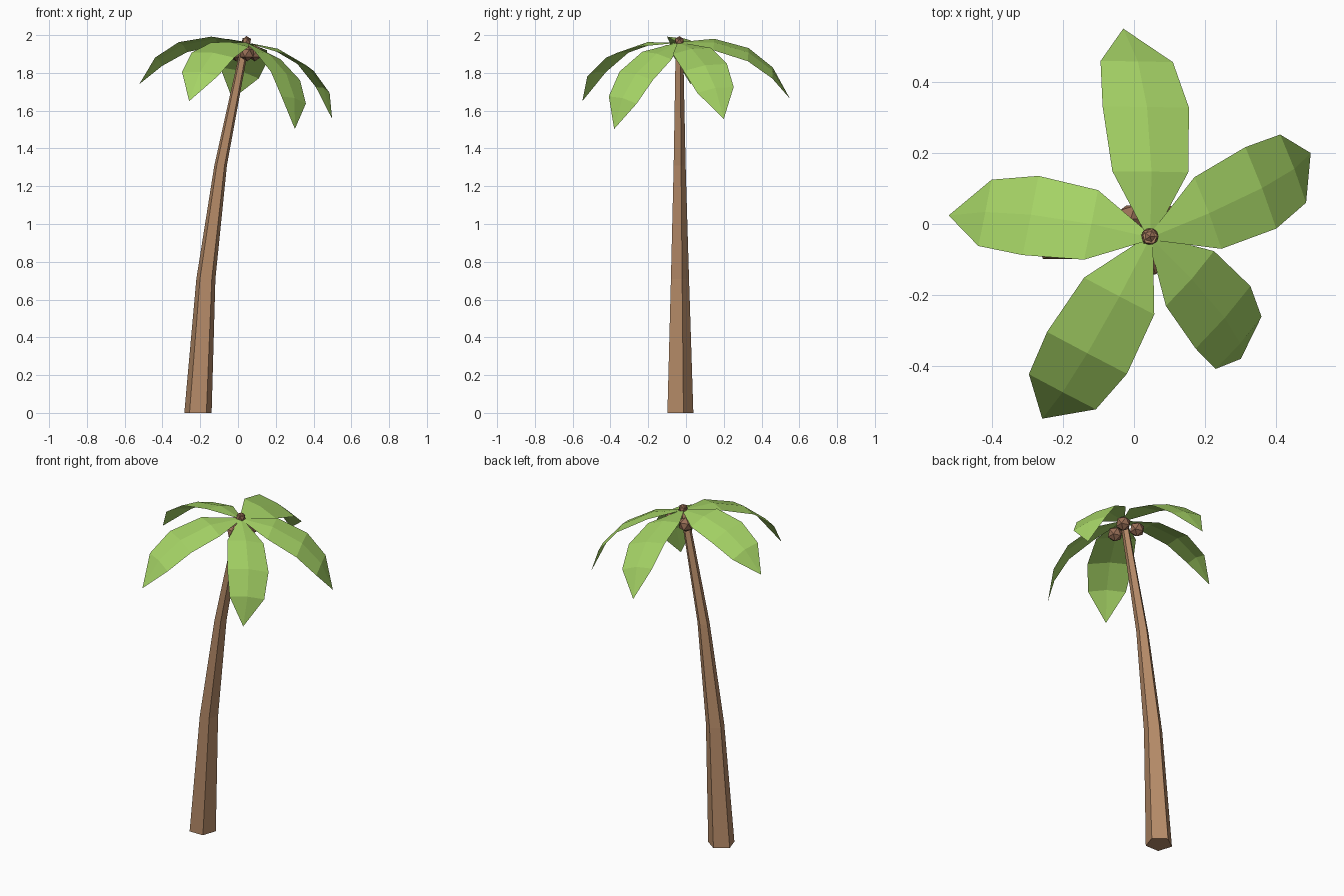
import bpy, bmesh, math
from mathutils import Matrix, Vector

if "Cube" in bpy.data.objects:
    bpy.data.objects.remove(bpy.data.objects["Cube"])


def material(name, rgb):
    m = bpy.data.materials.new(name)
    lin = [((c / 255 + 0.055) / 1.055) ** 2.4 for c in rgb]
    m.diffuse_color = (*lin, 1)
    m.use_nodes = True
    m.node_tree.nodes["Principled BSDF"].inputs["Base Color"].default_value = m.diffuse_color
    return m


bark = material("bark_brown", (182, 139, 104))
green = material("leaf_green", (166, 212, 102))
husk = material("husk_brown", (152, 110, 86))


def finish(bm, name, mat):
    bmesh.ops.recalc_face_normals(bm, faces=bm.faces)
    me = bpy.data.meshes.new(name)
    bm.to_mesh(me)
    bm.free()
    me.materials.append(mat)
    ob = bpy.data.objects.new(name, me)
    bpy.context.collection.objects.link(ob)
    return ob


# Trunk: leaning five-sided taper (x, z, radius)
bm = bmesh.new()
rings = []
for x, z, r in [(-0.212, 0, 0.076), (-0.17, 0.71, 0.053),
                (-0.092, 1.31, 0.035), (0.045, 1.985, 0.021)]:
    angles = [math.radians(90 + 72 * i) for i in range(5)]
    rings.append([bm.verts.new((x + r * math.cos(a), -0.037 + r * math.sin(a), z))
                  for a in angles])
for lo, hi in zip(rings, rings[1:]):
    for i in range(5):
        j = (i + 1) % 5
        bm.faces.new((lo[i], lo[j], hi[j], hi[i]))
bm.faces.new(rings[0])
bm.faces.new(rings[-1])
finish(bm, "trunk", bark)

# Leaves: one drooping, ridged blade shape, turned five ways
SEGMENTS = [(0.18, 0), (0.185, -14), (0.158, -35), (0.165, -54)]  # length, slope
HALF_WIDTHS = [0.008, 0.108, 0.123, 0.103]
RIDGE = 0.012
CROWN = Vector((0.046, -0.038, 1.96))


def leaf(name, yaw, pitch, roll, scale):
    bm = bmesh.new()
    spine = [Vector((0, 0, 0))]
    for length, slope in SEGMENTS:
        a = math.radians(slope)
        spine.append(spine[-1] + Vector((math.cos(a), 0, math.sin(a))) * length)
    rows = []
    for i, (p, w) in enumerate(zip(spine, HALF_WIDTHS)):
        side = Vector((0, w, 0))
        lift = Vector((0, 0, RIDGE if i else 0))
        rows.append([bm.verts.new(q) for q in (p + side, p + lift, p - side)])
    tip = bm.verts.new(spine[-1])
    for a, b in zip(rows, rows[1:]):
        for k in (0, 1):
            bm.faces.new((a[k], a[k + 1], b[k + 1], b[k]))
    for k in (0, 1):
        bm.faces.new((rows[-1][k], rows[-1][k + 1], tip))
    rot = (Matrix.Rotation(math.radians(yaw), 4, 'Z')
           @ Matrix.Rotation(math.radians(-pitch), 4, 'Y')
           @ Matrix.Rotation(math.radians(roll), 4, 'X'))
    bm.transform(Matrix.Translation(CROWN) @ rot @ Matrix.Scale(scale, 4))
    ob = finish(bm, name, green)
    if ob.data.polygons[0].normal.z < 0:
        ob.data.flip_normals()


for i, spec in enumerate([(90, -3, 16, 1.03), (23, -14, 9, 1.01), (-46, -23, -12, 0.97),
                          (242, -3, -6, 1.04), (168, 3, 13, 0.95)]):
    leaf(f"leaf_{i + 1}", *spec)

# Coconuts under the crown
for i, deg in enumerate((135, 45, -83)):
    a = math.radians(deg)
    bm = bmesh.new()
    bmesh.ops.create_icosphere(bm, subdivisions=1, radius=0.044)
    bm.transform(Matrix.Translation((0.04 + 0.07 * math.cos(a),
                                     -0.035 + 0.07 * math.sin(a), 1.905)))
    finish(bm, f"coconut_{i + 1}", husk)

# Bud on top of the trunk
bm = bmesh.new()
bmesh.ops.create_icosphere(bm, subdivisions=1, radius=0.027)
bm.transform(Matrix.Translation((0.045, -0.035, 1.968)))
finish(bm, "crown_bud", husk)
